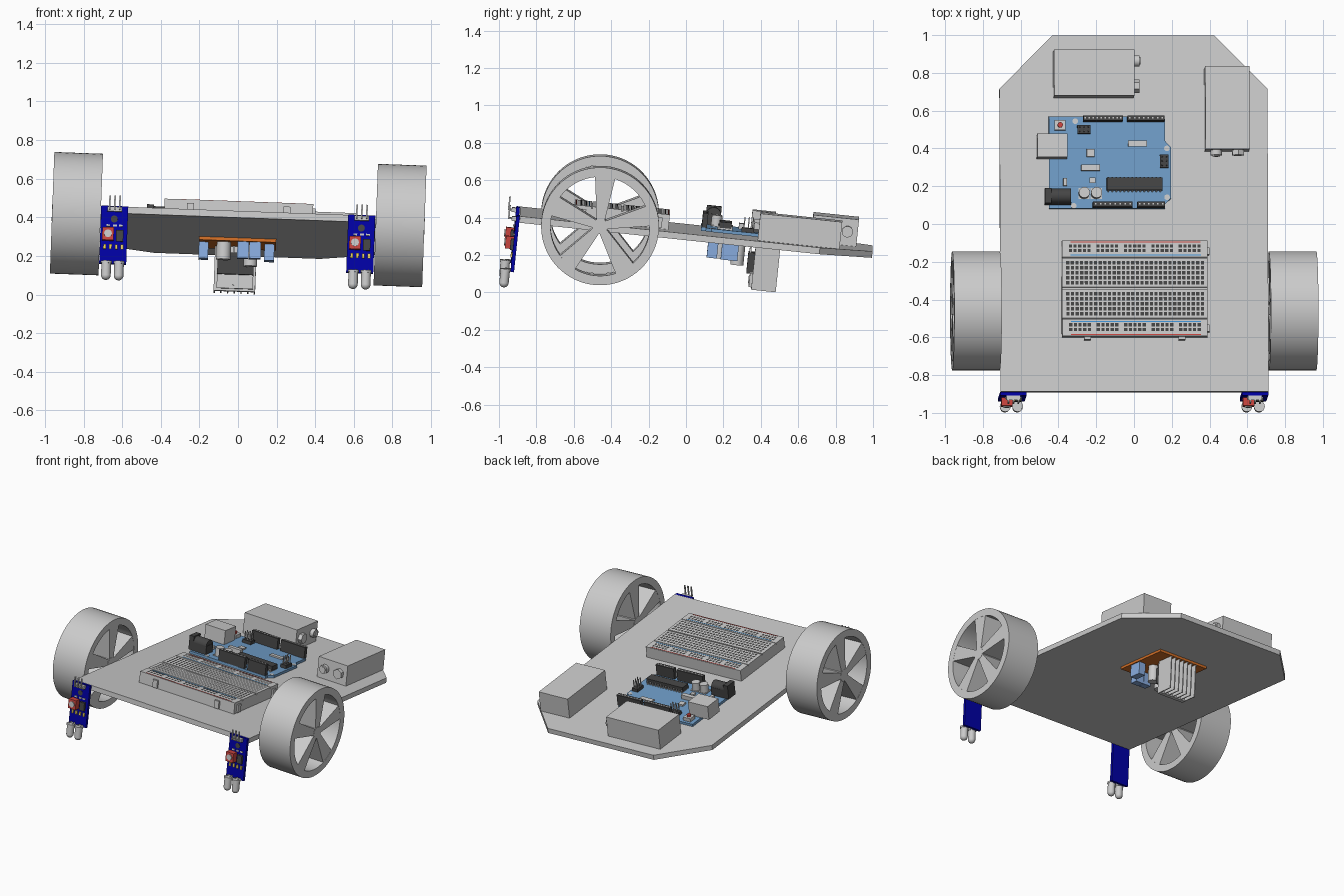
import bpy, bmesh, math
from mathutils import Matrix, Vector

if "Cube" in bpy.data.objects:
    bpy.data.objects.remove(bpy.data.objects["Cube"])

# The whole car is built flat (plate top at z=0), then pitched and rolled onto its wheels
TILT = (Matrix.Translation((0, 0, 0.34)) @ Matrix.Rotation(math.radians(2.1), 4, 'Y')
        @ Matrix.Rotation(math.radians(-6.0), 4, 'X'))
COL = {'board_blue': (.16, .34, .58), 'deep_blue': (0, 0, .38), 'orange': (.65, .16, .02),
       'terminal_blue': (.25, .42, .75), 'dark': (.06, .06, .06), 'red': (.6, .06, .05),
       'line_blue': (.05, .3, .7), 'yellow': (.85, .65, .12), 'silver': (.62, .62, .6)}
MATS = {}
for key, c in COL.items():
    MATS[key] = bpy.data.materials.new(key)
    MATS[key].diffuse_color = (*c, 1)


class Part:
    """Collects solids into one named object."""
    def __init__(self, name, mat=None):
        self.name, self.mat, self.bm = name, mat, bmesh.new()

    def box(self, x0, x1, y0, y1, z0, z1):
        m = (Matrix.Translation(((x0 + x1) / 2, (y0 + y1) / 2, (z0 + z1) / 2))
             @ Matrix.Diagonal((x1 - x0, y1 - y0, z1 - z0, 1)))
        bmesh.ops.create_cube(self.bm, size=1, matrix=m)
        return self

    def cyl(self, p, r, h, axis='Z', n=24, r2=None):
        rot = {'X': Matrix.Rotation(math.pi / 2, 4, 'Y'),
               'Y': Matrix.Rotation(-math.pi / 2, 4, 'X'), 'Z': Matrix()}[axis]
        bmesh.ops.create_cone(self.bm, cap_ends=True, segments=n, radius1=r,
                              radius2=r if r2 is None else r2, depth=h,
                              matrix=Matrix.Translation(p) @ rot)
        return self

    def ball(self, p, r):
        bmesh.ops.create_uvsphere(self.bm, u_segments=20, v_segments=12, radius=r,
                                  matrix=Matrix.Translation(p))
        return self

    def prism(self, pts, z0, z1, m=Matrix()):
        lo = [self.bm.verts.new(m @ Vector((x, y, z0))) for x, y in pts]
        hi = [self.bm.verts.new(m @ Vector((x, y, z1))) for x, y in pts]
        self.bm.faces.new(lo[::-1])
        self.bm.faces.new(hi)
        for i in range(len(pts)):
            j = (i + 1) % len(pts)
            self.bm.faces.new((lo[i], lo[j], hi[j], hi[i]))
        return self

    def quad(self, x, y, z, s):
        self.bm.faces.new([self.bm.verts.new((x + a * s, y + b * s, z))
                           for a, b in ((-1, -1), (1, -1), (1, 1), (-1, 1))])

    def done(self):
        me = bpy.data.meshes.new(self.name)
        self.bm.transform(TILT)
        self.bm.to_mesh(me)
        self.bm.free()
        ob = bpy.data.objects.new(self.name, me)
        bpy.context.collection.objects.link(ob)
        if self.mat:
            me.materials.append(MATS[self.mat])
        bpy.context.view_layer.objects.active = ob
        ob.select_set(True)
        bpy.ops.object.shade_smooth_by_angle(angle=math.radians(35))
        ob.select_set(False)


# Chassis plate with cut back corners
Part('chassis_plate').prism([(-.71, -.892), (.71, -.892), (.71, .72), (.43, 1.003),
                             (-.43, 1.003), (-.71, .72)], -.035, 0).done()

# Wheels: rim ring, five flaring spokes, hub
for side, x0 in (('left', -.965), ('right', .712)):
    p = Part(side + '_wheel')
    base = Matrix(((0, 0, 1, x0), (1, 0, 0, -.462), (0, 1, 0, 0), (0, 0, 0, 1)))
    n, prev, first = 72, None, None
    rings = []
    for i in range(n):
        a = 2 * math.pi * i / n
        rings.append([p.bm.verts.new(base @ Vector((r * math.cos(a), r * math.sin(a), z)))
                      for r, z in ((.315, 0), (.315, .252), (.265, .252), (.265, 0))])
    for i in range(n):
        a, b = rings[i], rings[(i + 1) % n]
        for k in range(4):
            l = (k + 1) % 4
            p.bm.faces.new((a[k], b[k], b[l], a[l]))
    for k in range(5):
        m = base @ Matrix.Rotation(math.pi / 2 + k * math.tau / 5, 4, 'Z')
        p.prism([(.02, -.02), (.268, -.055), (.268, .055), (.02, .02)], .001, .251, m)
    p.cyl((x0 + .126, -.462, 0), .042, .254, 'X', 20).done()

# Breadboard: base, two rail strips, two terminal fields, edge nubs
p = Part('breadboard').box(-.385, .385, -.605, -.095, 0, .07)
for y0, y1 in ((-.185, -.095), (-.345, -.19), (-.51, -.355), (-.605, -.515)):
    p.box(-.385, .385, y0, y1, .06, .08)
for x in (-.25, .25):
    p.box(x - .018, x + .018, -.62, -.6, .005, .06)
for y in (-.15, -.56):
    p.box(.38, .397, y - .018, y + .018, .005, .06)
p.done()
p = Part('breadboard_holes', 'dark')
for c in range(30):
    for r in range(5):
        for y in (-.215, -.38):
            p.quad(-.355 + c * .0246, y - r * .0265, .081, .0085)
for c in range(25):
    x = -.34 + (c // 5) * .1455 + (c % 5) * .0246
    for y in (-.125, -.15, -.545, -.57):
        p.quad(x, y, .081, .0085)
p.done()
Part('breadboard_red_lines', 'red').box(-.34, .35, -.106, -.101, .078, .0815).box(
    -.34, .35, -.6, -.595, .078, .0815).done()
Part('breadboard_blue_lines', 'line_blue').box(-.34, .35, -.175, -.17, .078, .0815).box(
    -.34, .35, -.53, -.525, .078, .0815).done()

# Batteries, each with a hexagonal and a round terminal
Part('rear_battery').box(-.425, 0, .67, .915, 0, .145).cyl((.014, .725, .075), .036, .028, 'X', 6).cyl(
    (.014, .86, .075), .03, .028, 'X').cyl((.024, .86, .075), .02, .02, 'X').done()
Part('side_battery').box(.375, .61, .385, .825, 0, .145).cyl((.435, .372, .075), .03, .028, 'Y').cyl(
    (.435, .362, .075), .02, .02, 'Y').cyl((.55, .372, .075), .036, .028, 'Y', 6).done()

# Controller board and its parts
T = .022
Part('controller_board', 'board_blue').prism(
    [(-.45, .08), (.165, .08), (.165, .105), (.197, .135), (.197, .405), (.165, .44),
     (.165, .555), (.15, .57), (-.45, .57)], .004, T).done()
p = Part('header_sockets', 'dark')
sockets = ((-.27, -.06, .54, 10), (-.035, .16, .54, 8), (-.22, -.01, .082, 8), (.015, .16, .082, 6))
for x0, x1, y, k in sockets:
    p.box(x0, x1, y, y + .028, T, T + .078)
p.done()
p = Part('socket_holes', 'silver')
for x0, x1, y, k in sockets:
    for i in range(k):
        p.quad(x0 + (i + .5) * (x1 - x0) / k, y + .014, T + .079, .004)
p.done()
Part('usb_port', 'silver').box(-.515, -.355, .345, .47, T, T + .1).done()
Part('power_jack', 'dark').box(-.475, -.44, .1, .18, T, T + .1).box(
    -.44, -.335, .1, .18, T, T + .06).cyl((-.39, .14, T + .055), .04, .105, 'X').done()
Part('main_chip', 'dark').box(-.145, .15, .175, .24, T + .008, T + .04).done()
p = Part('chip_legs', 'silver')
for i in range(14):
    x = -.136 + i * .0212
    p.box(x - .004, x + .004, .168, .247, T, T + .02)
p.done()
p = Part('capacitors', 'silver')
for x in (-.265, -.2):
    p.cyl((x, .16, T + .03), .029, .06).box(x - .03, x + .03, .13, .19, T, T + .006)
p.done()
Part('reset_button', 'silver').box(-.42, -.362, .495, .55, T, T + .025).done()
Part('reset_button_cap', 'red').cyl((-.391, .522, T + .03), .014, .02).done()
p = Part('pin_headers', 'dark')
q = Part('header_pins', 'silver')
for cx, cy, nx, ny in ((.16, .33, 2, 3), (-.265, .5, 3, 2)):
    p.box(cx - nx * .0115, cx + nx * .0115, cy - ny * .0115, cy + ny * .0115, T, T + .023)
    for i in range(nx):
        for j in range(ny):
            x, y = cx + (i - (nx - 1) / 2) * .023, cy + (j - (ny - 1) / 2) * .023
            q.box(x - .003, x + .003, y - .003, y + .003, T, T + .08)
p.done()
q.done()
Part('small_chips').box(-.28, -.18, .28, .31, T, T + .03).box(-.25, -.21, .355, .395, T, T + .012).box(
    -.235, -.205, .215, .245, T, T + .012).box(-.375, -.355, .2, .24, T, T + .02).box(
    -.03, .07, .41, .44, T, T + .01).done()
p = Part('mounting_holes', 'silver')
for x, y in ((-.31, .545), (-.32, .095), (.175, .4), (.175, .14)):
    p.cyl((x, y, T), .015, .004)
p.done()

# Motor driver hanging under the plate
D = -.052
Part('driver_board', 'orange').box(-.2, .2, .105, .515, D, -.034).done()
p = Part('driver_terminals', 'terminal_blue')
for x0, x1, y0, y1 in ((-.2, -.15, .2, .29), (.14, .192, .2, .29), (0, .06, .125, .18), (.063, .123, .125, .18)):
    p.box(x0, x1, y0, y1, D - .085, D)
p.done()
p = Part('heat_sink').box(-.115, .1, .38, .41, -.284, D)
for i in range(7):
    x = -.115 + i * .0348
    p.box(x, x + .007, .405, .512, -.284, D)
p.done()
Part('driver_chip', 'dark').box(-.1, .088, .345, .38, -.2, D - .035).done()
Part('driver_chip_tab', 'silver').box(-.1, .088, .365, .381, -.272, -.19).cyl(
    (-.005, .366, -.235), .022, .012, 'Y').done()
p = Part('driver_chip_legs', 'silver')
for i in range(8):
    x = -.088 + i * .0235
    p.box(x - .004, x + .004, .35, .36, D - .04, D)
p.done()
Part('driver_capacitors', 'silver').cyl((-.07, .19, D - .045), .037, .09).cyl(
    (.07, .29, D - .055), .035, .11).done()

# Line sensors on the front corners
for side, cx in (('left', -.642), ('right', .638)):
    n = side + '_sensor_'
    Part(n + 'board', 'deep_blue').box(cx - .07, cx + .07, -.912, -.893, -.302, 0).done()
    Part(n + 'dial', 'red').box(cx - .06, cx, -.955, -.91, -.182, -.115).done()
    Part(n + 'dial_screw', 'silver').cyl((cx - .03, -.957, -.148), .02, .008, 'Y').done()
    Part(n + 'chip', 'dark').box(cx + .012, cx + .05, -.928, -.91, -.185, -.125).cyl(
        (cx, -.912, -.068), .018, .004, 'Y').done()
    p = Part(n + 'pads', 'yellow')
    for i in range(4):
        x = cx - .045 + i * .03
        p.box(x - .007, x + .007, -.92, -.91, -.225, -.2)
    p.done()
    p = Part(n + 'resistors', 'silver')
    for x in (-.03, .005, .035):
        p.box(cx + x - .01, cx + x + .01, -.918, -.91, -.107, -.097)
    p.done()
    p = Part(n + 'pins', 'silver')
    for i in (-1, 0, 1):
        x = cx + i * .026
        p.box(x - .004, x + .004, -.955, -.89, -.022, -.014)
        p.box(x - .004, x + .004, -.955, -.947, -.022, .05)
    p.box(cx - .038, cx + .038, -.935, -.912, -.03, -.006).done()
    for k, dx, mat in (('emitter', .033, 'silver'), ('receiver', -.033, None)):
        x = cx + dx
        Part(n + k, mat).cyl((x, -.94, -.327), .025, .075).ball((x, -.94, -.3645), .025).cyl(
            (x, -.94, -.296), .029, .012).box(x - .014, x - .009, -.943, -.9, -.292, -.286).box(
            x + .009, x + .014, -.943, -.9, -.292, -.286).done()

for m in bpy.data.materials:
    if m.users and not m.is_grease_pencil:
        m.use_nodes = True
        m.node_tree.nodes["Principled BSDF"].inputs["Base Color"].default_value = m.diffuse_color
